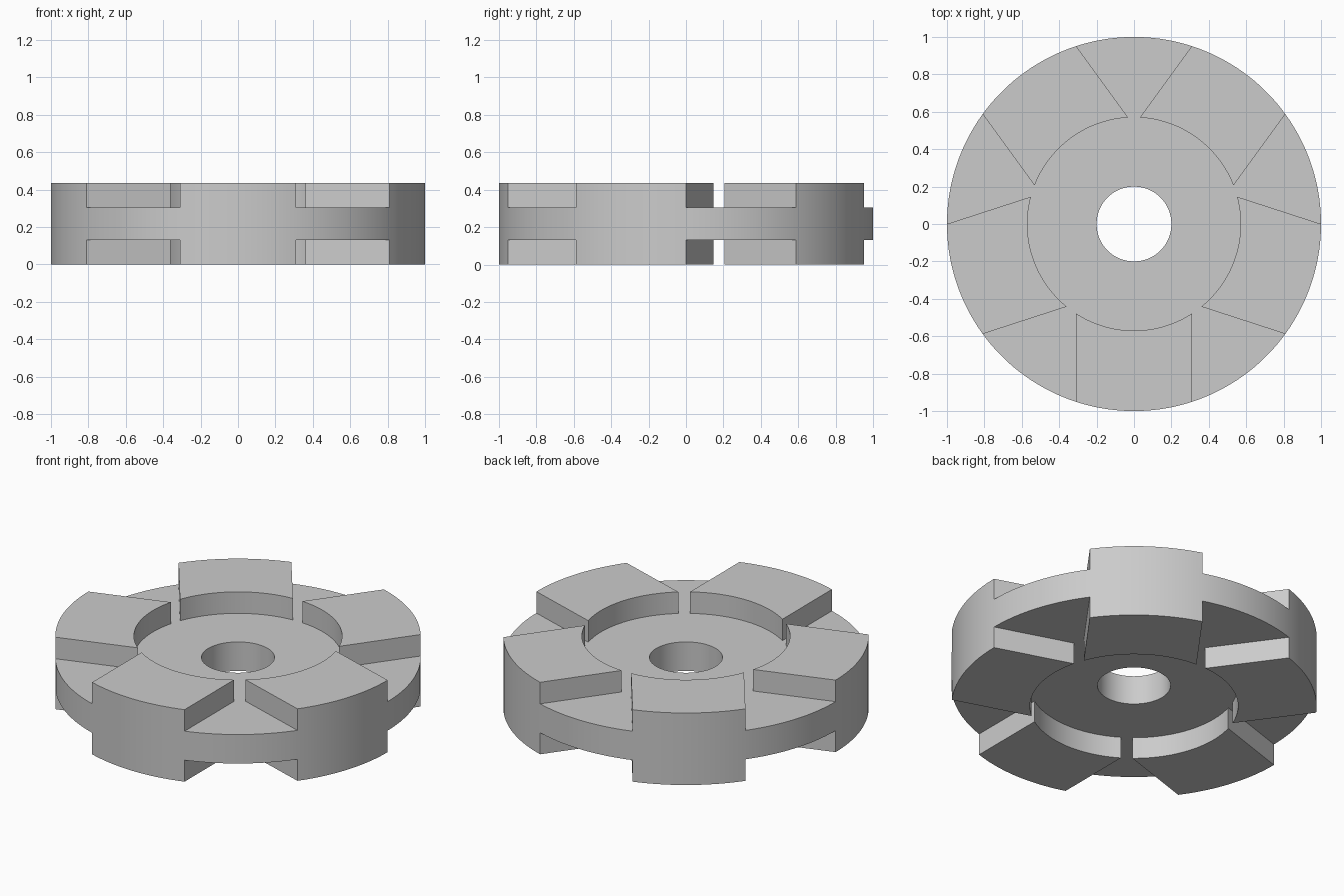
import bpy, bmesh
from math import sin, cos, asin, radians, pi

cube = bpy.data.objects.get("Cube")
if cube:
    bpy.data.objects.remove(cube)

PADS = 5
STEPS = 18                              # segments per pad or gap arc
R_OUT, R_IN, R_BORE = 1.0, 0.57, 0.20
HALF_PAD = radians(18)                  # half angle of a pad at the rim
HALF_PAD_IN = asin(R_OUT * sin(HALF_PAD) / R_IN)   # keeps pad sides parallel
BOTTOM, WEB_LOW, WEB_HIGH, TOP = 0.0, 0.13, 0.305, 0.435

steel = bpy.data.materials.new("plain grey")
steel.use_nodes = True
colour = (0.6, 0.6, 0.6, 1)
steel.diffuse_color = colour
steel.node_tree.nodes["Principled BSDF"].inputs["Base Color"].default_value = colour


def polar(radius, angle):
    return radius * cos(angle), radius * sin(angle)


# Columns of rim, shoulder and bore points, each flagged as raised pad or gap
columns = []
for pad in range(PADS):
    centre = -pi / 2 + pad * 2 * pi / PADS
    half_pitch = pi / PADS
    for raised in (True, False):
        mid = centre if raised else centre + half_pitch
        outer = HALF_PAD if raised else half_pitch - HALF_PAD
        inner = HALF_PAD_IN if raised else half_pitch - HALF_PAD_IN
        for i in range(STEPS):
            t = 2 * i / STEPS - 1
            columns.append((polar(R_OUT, mid + t * outer),
                            polar(R_IN, mid + t * inner),
                            polar(R_BORE, mid + t * inner), raised))

bm = bmesh.new()


def quad(*corners):
    bm.faces.new([bm.verts.new(c) for c in corners])


def flat(a, b, c, d, z):
    quad((*a, z), (*b, z), (*c, z), (*d, z))


def wall(a, b, low, high):
    quad((*a, low), (*b, low), (*b, high), (*a, high))


for i, (rim, shoulder, bore, raised) in enumerate(columns):
    rim2, shoulder2, bore2, raised2 = columns[(i + 1) % len(columns)]
    # Central web: rim band, bore and hub floor
    wall(rim, rim2, WEB_LOW, WEB_HIGH)
    wall(bore, bore2, WEB_LOW, WEB_HIGH)
    for web, face in ((WEB_LOW, BOTTOM), (WEB_HIGH, TOP)):
        flat(bore, bore2, shoulder2, shoulder, web)
        # Pad tops or gap floors
        flat(shoulder, shoulder2, rim2, rim, face if raised else web)
        if raised:
            wall(rim, rim2, web, face)
            wall(shoulder, shoulder2, web, face)
        # Straight pad sides
        if raised != raised2:
            wall(shoulder2, rim2, web, face)

bmesh.ops.remove_doubles(bm, verts=bm.verts, dist=1e-5)
bmesh.ops.recalc_face_normals(bm, faces=bm.faces)

mesh = bpy.data.meshes.new("slotted_disc")
bm.to_mesh(mesh)
bm.free()
mesh.materials.append(steel)
disc = bpy.data.objects.new("slotted_disc", mesh)
bpy.context.collection.objects.link(disc)

# Smooth curved walls, sharp machined edges
bpy.ops.object.select_all(action='DESELECT')
disc.select_set(True)
bpy.context.view_layer.objects.active = disc
bpy.ops.object.shade_smooth_by_angle(angle=radians(30))
